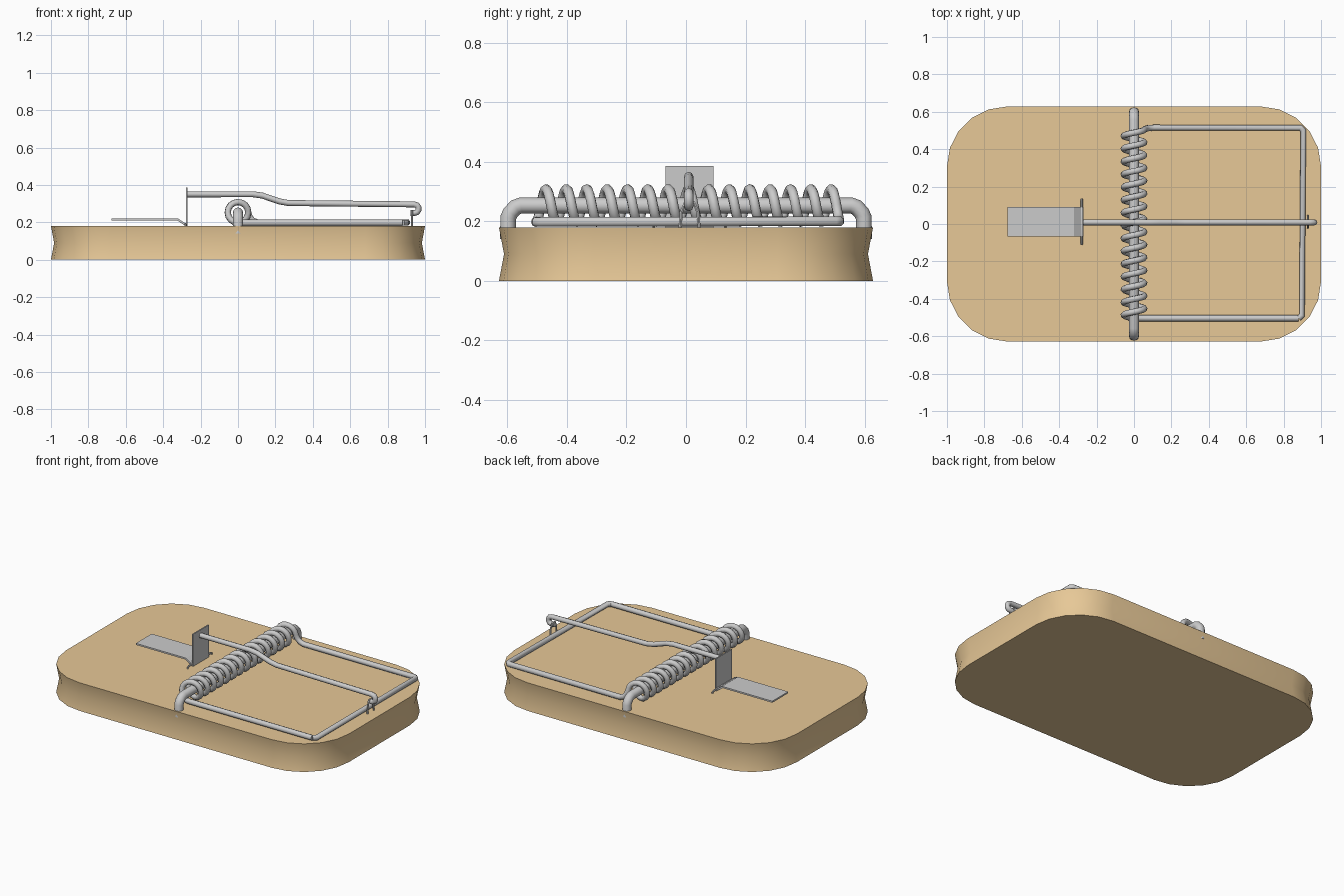
import bpy, bmesh
from math import sin, cos, pi, radians

if "Cube" in bpy.data.objects:
    bpy.data.objects.remove(bpy.data.objects["Cube"])

YC = 0.012  # centre line of trigger parts


def material(name, color):
    m = bpy.data.materials.new(name)
    m.diffuse_color = (*color, 1)
    m.use_nodes = True
    m.node_tree.nodes["Principled BSDF"].inputs["Base Color"].default_value = m.diffuse_color
    return m


def finish(ob, angle=35):
    bpy.ops.object.select_all(action='DESELECT')
    ob.select_set(True)
    bpy.context.view_layer.objects.active = ob
    bpy.ops.object.shade_smooth_by_angle(angle=radians(angle))


def mesh_object(name, bm):
    bmesh.ops.recalc_face_normals(bm, faces=bm.faces)
    me = bpy.data.meshes.new(name)
    bm.to_mesh(me)
    bm.free()
    ob = bpy.data.objects.new(name, me)
    bpy.context.collection.objects.link(ob)
    return ob


def wire(name, points, radius, res=2):
    """Round wire swept along a polyline."""
    cu = bpy.data.curves.new(name, 'CURVE')
    cu.dimensions = '3D'
    cu.bevel_depth = radius
    cu.bevel_resolution = res
    cu.use_fill_caps = True
    sp = cu.splines.new('POLY')
    sp.points.add(len(points) - 1)
    for p, co in zip(sp.points, points):
        p.co = (*co, 1)
    ob = bpy.data.objects.new(name, cu)
    bpy.context.collection.objects.link(ob)
    bpy.ops.object.select_all(action='DESELECT')
    ob.select_set(True)
    bpy.context.view_layer.objects.active = ob
    bpy.ops.object.convert(target='MESH')
    finish(bpy.context.object, 50)


# Wooden board: rounded outline lofted through a slightly pinched waist
def outline(inset):
    r, pts = 0.32, []
    for k, (sx, sy) in enumerate([(1, 1), (-1, 1), (-1, -1), (1, -1)]):
        for i in range(6):
            a = k * pi / 2 + i * pi / 10
            pts.append((sx * (1 - r) + (r - inset) * cos(a),
                        sy * (0.628 - r) + (r - inset) * sin(a)))
    return pts


bm = bmesh.new()
rings = [[bm.verts.new((x, y, z)) for x, y in outline(inset)]
         for z, inset in [(0, 0), (0.09, 0.017), (0.18, 0)]]
n = len(rings[0])
for lo, hi in zip(rings, rings[1:]):
    for i in range(n):
        j = (i + 1) % n
        bm.faces.new((lo[i], lo[j], hi[j], hi[i]))
bm.faces.new(rings[0])
bm.faces.new(rings[-1])
board = mesh_object("wooden_board", bm)
board.data.materials.append(material("wood", (0.8, 0.58, 0.31)))
finish(board)

# Axle staple holding the spring
half = [(0, 0.597, 0.14), (0, 0.597, 0.212), (0, 0.59, 0.228),
        (0, 0.572, 0.247), (0, 0.555, 0.253)]
wire("axle_staple", half + [(x, -y, z) for x, y, z in reversed(half)], 0.027, 4)

# Coil spring running on into the rectangular snap bar
R, ZC, Y0, PITCH, TURNS, STEP = 0.055, 0.253, -0.504, 0.0684, 14.75, 16
coil = []
for i in range(int(TURNS * STEP) + 1):
    t = i / STEP
    coil.append((-R * sin(2 * pi * t), Y0 + PITCH * t, ZC - R * cos(2 * pi * t)))
path = [(0.88, Y0, 0.198), (0.08, Y0, 0.198)] + coil + [
    (0.062, 0.509, 0.23), (0.078, 0.513, 0.21), (0.105, 0.515, 0.2),
    (0.89, 0.515, 0.2), (0.905, 0.5, 0.2), (0.898, -0.488, 0.198), (0.88, Y0, 0.198)]
wire("spring_and_snap_bar", path, 0.017)

# Locking bar with hooked end
bar = [(-0.272, 0.35), (0.08, 0.35), (0.13, 0.343), (0.22, 0.312), (0.27, 0.303),
       (0.94, 0.296), (0.958, 0.291), (0.965, 0.28), (0.965, 0.265),
       (0.958, 0.254), (0.945, 0.25), (0.922, 0.25)]
wire("locking_bar", [(x, YC - 0.003, z) for x, z in bar], 0.016)

# Thin staple that carries the hook
wire("hook_staple", [(0.93, YC - 0.034, 0.15), (0.93, YC - 0.028, 0.23),
                     (0.93, YC - 0.015, 0.262), (0.93, YC + 0.015, 0.262),
                     (0.93, YC + 0.028, 0.23), (0.93, YC + 0.034, 0.15)], 0.006, 1)

# Bent sheet trigger: bait tray, slope and upright catch plate
profile = [(-0.675, 0.21), (-0.325, 0.21), (-0.277, 0.178), (-0.27, 0.178),
           (-0.27, 0.385), (-0.278, 0.385), (-0.278, 0.192), (-0.32, 0.22),
           (-0.675, 0.22)]
bm = bmesh.new()
face = bm.faces.new([bm.verts.new((x, YC - 0.08, z)) for x, z in profile])
ext = bmesh.ops.extrude_face_region(bm, geom=[face])
bmesh.ops.translate(bm, vec=(0, 0.16, 0),
                    verts=[v for v in ext["geom"] if isinstance(v, bmesh.types.BMVert)])
mesh_object("bait_trigger", bm)

# Hinge pin under the trigger, ends bent into the board
wire("trigger_pin", [(-0.28, YC - 0.122, 0.16), (-0.28, YC - 0.12, 0.187),
                     (-0.28, YC - 0.11, 0.192), (-0.28, YC + 0.11, 0.192),
                     (-0.28, YC + 0.12, 0.187), (-0.28, YC + 0.122, 0.16)], 0.006, 1)
